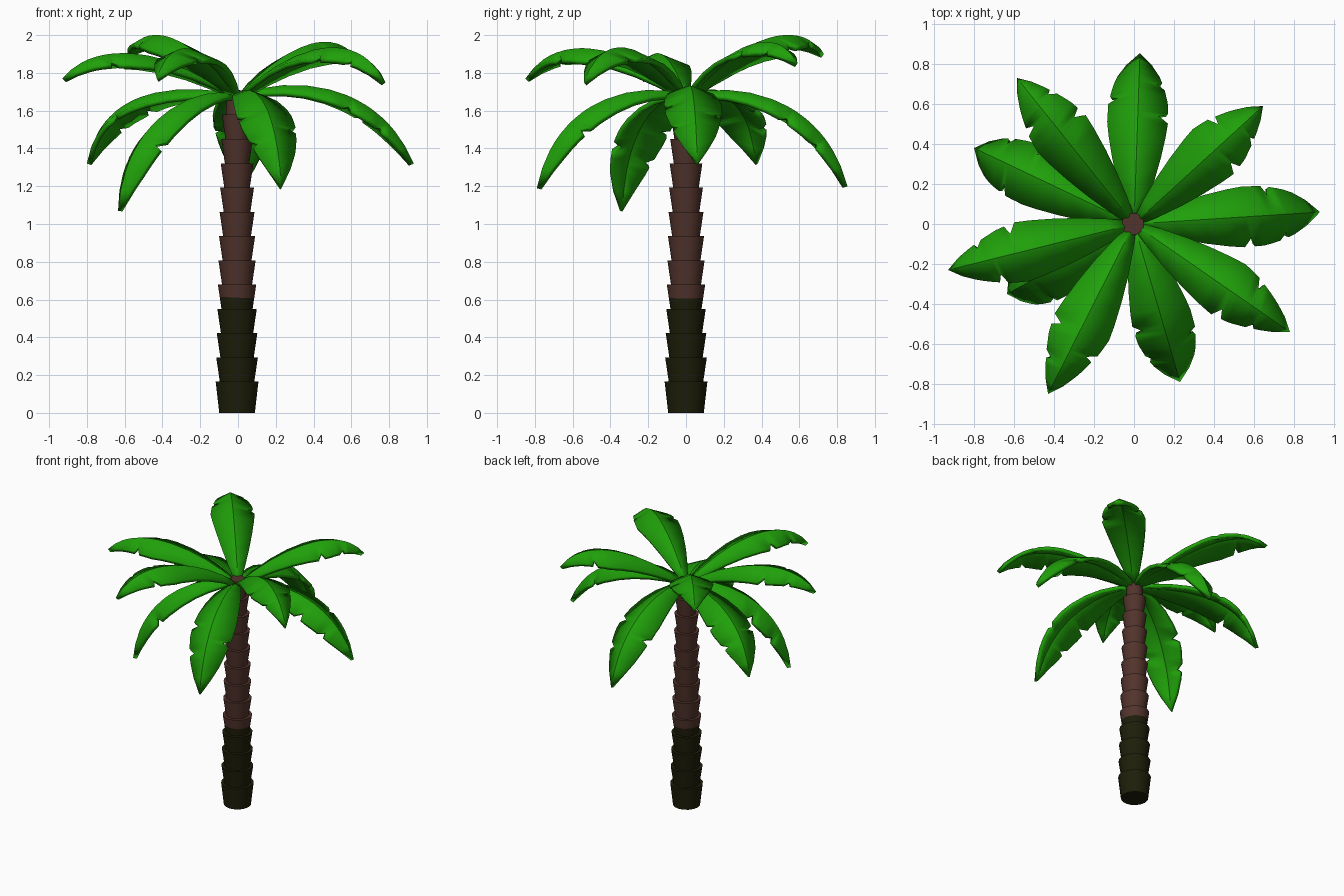
import bpy, bmesh, math
from mathutils import Vector

if "Cube" in bpy.data.objects:
    bpy.data.objects.remove(bpy.data.objects["Cube"])


def material(name, rgb):
    m = bpy.data.materials.new(name)
    m.diffuse_color = (*rgb, 1)
    m.use_nodes = True
    m.node_tree.nodes["Principled BSDF"].inputs["Base Color"].default_value = m.diffuse_color
    return m


GREEN = material("leaf green", (0.014, 0.35, 0.003))
BROWN = material("bark brown", (0.085, 0.034, 0.025))
OLIVE = material("dark mossy bark", (0.013, 0.013, 0.003))


def make_object(name, bm, mats):
    me = bpy.data.meshes.new(name)
    bm.to_mesh(me)
    bm.free()
    for m in mats:
        me.materials.append(m)
    ob = bpy.data.objects.new(name, me)
    bpy.context.collection.objects.link(ob)
    return ob


def smooth(ob, degrees):
    bpy.ops.object.select_all(action='DESELECT')
    bpy.context.view_layer.objects.active = ob
    ob.select_set(True)
    bpy.ops.object.shade_smooth_by_angle(angle=math.radians(degrees))


# Trunk: stacked cups, each flaring upward, moss coloured below z = 0.61
bm = bmesh.new()
SIDES = 16
tops = [0.165 + i * 0.1285 for i in range(13)]
z0 = 0.0
for z1 in tops:
    rt = 0.117 - 0.023 * z1
    if z1 == tops[-1]:
        rt = 0.055
    r0 = 0.098 - 0.023 * z1
    rings = []
    for r, z in ((r0, z0), (rt, z1)):
        rings.append([bm.verts.new((r * math.cos(2 * math.pi * k / SIDES) - 0.005,
                                    r * math.sin(2 * math.pi * k / SIDES), z)) for k in range(SIDES)])
    lo, hi = rings
    for k in range(SIDES):
        j = (k + 1) % SIDES
        bm.faces.new((lo[k], lo[j], hi[j], hi[k]))
    bm.faces.new(hi)
    bm.faces.new(lo[::-1])
    z0 = z1
bmesh.ops.bisect_plane(bm, geom=bm.verts[:] + bm.edges[:] + bm.faces[:],
                       plane_co=(0, 0, 0.61), plane_no=(0.05, 0, 1))
for f in bm.faces:
    c = f.calc_center_median()
    f.material_index = 1 if c.z + 0.05 * c.x < 0.61 else 0
smooth(make_object("trunk", bm, [BROWN, OLIVE]), 35)

# Frond outline: position along the rib, left and right half width (with torn notches)
OUTLINE = [(0.0, .025, .025), (.10, .062, .062), (.22, .100, .100), (.34, .130, .130),
           (.46, .153, .153), (.54, .163, .163), (.575, .161, .110), (.60, .160, .160),
           (.65, .157, .157), (.68, .100, .151), (.70, .147, .146), (.75, .136, .134),
           (.78, .128, .090), (.80, .122, .118), (.84, .108, .104), (.92, .066, .063)]


def bezier(p, t):
    u = 1 - t
    return p[0] * u**3 + p[1] * 3 * u * u * t + p[2] * 3 * u * t * t + p[3] * t**3


def frond(name, tx, ty, tz, h1, h2, reach, tip_width):
    """Arched leaf folded down along its rib; h1, h2 are the curve's handle heights,
    reach is how far out the second handle sits, tip_width scales the outer part."""
    R = math.hypot(tx, ty)
    out = Vector((tx / R, ty / R, 0))
    side = Vector((-out.y, out.x, 0))
    up = Vector((0, 0, 1))
    pts = [out * r + up * z for r, z in ((0.02, 1.69), (0.35 * R, h1), (reach * R, h2), (R, tz))]
    bm = bmesh.new()
    rows = []
    for t, wl, wr in OUTLINE:
        c = bezier(pts, t)
        tan = (bezier(pts, t + .01) - bezier(pts, t - .01)).normalized()
        nor = tan.cross(side)
        a = math.radians(18 + 6 * t)
        k = 1 + (tip_width - 1) * min(1, max(0, (t - .55) / .3))
        edge = [c + side * s * w * k * math.cos(a) - nor * w * k * math.sin(a)
                for s, w in ((1, wl), (-1, wr))]
        rows.append([bm.verts.new(p) for p in (edge[0], c, edge[1])])
    for a, b in zip(rows, rows[1:]):
        for k in (0, 1):
            bm.faces.new((a[k], a[k + 1], b[k + 1], b[k]))
    tip = bm.verts.new(pts[3])
    for k in (0, 1):
        bm.faces.new((rows[-1][k], rows[-1][k + 1], tip))
    bm.normal_update()
    if sum(f.normal.z for f in bm.faces) < 0:
        bmesh.ops.reverse_faces(bm, faces=bm.faces[:])
    ob = make_object(name, bm, [GREEN])
    mod = ob.modifiers.new("thickness", "SOLIDIFY")
    mod.thickness = 0.027
    mod.offset = -1
    smooth(ob, 30)


# Upper tier, rising then arching over
UPPER = [(-.93, -.23, 1.77, 1.91, 2.00, .8), (-.585, .73, 1.90, 1.95, 2.12, .8),
         (.645, .59, 1.85, 1.93, 2.08, .8), (.78, -.54, 1.75, 1.94, 2.06, .8),
         (-.43, -.85, 1.77, 1.94, 2.04, .8)]
# Lower tier, drooping
LOWER = [(.03, .855, 1.20, 1.76, 1.66, .86), (.93, .06, 1.32, 1.80, 1.73, .82),
         (.23, -.79, 1.19, 1.76, 1.66, .88), (-.635, -.35, 1.07, 1.74, 1.56, .95),
         (-.80, .38, 1.32, 1.74, 1.75, .90)]
for tier, data, tip_width in (("upper", UPPER, .8), ("lower", LOWER, 1.08)):
    for i, d in enumerate(data):
        frond(f"{tier}_frond_{i + 1}", *d, tip_width)
